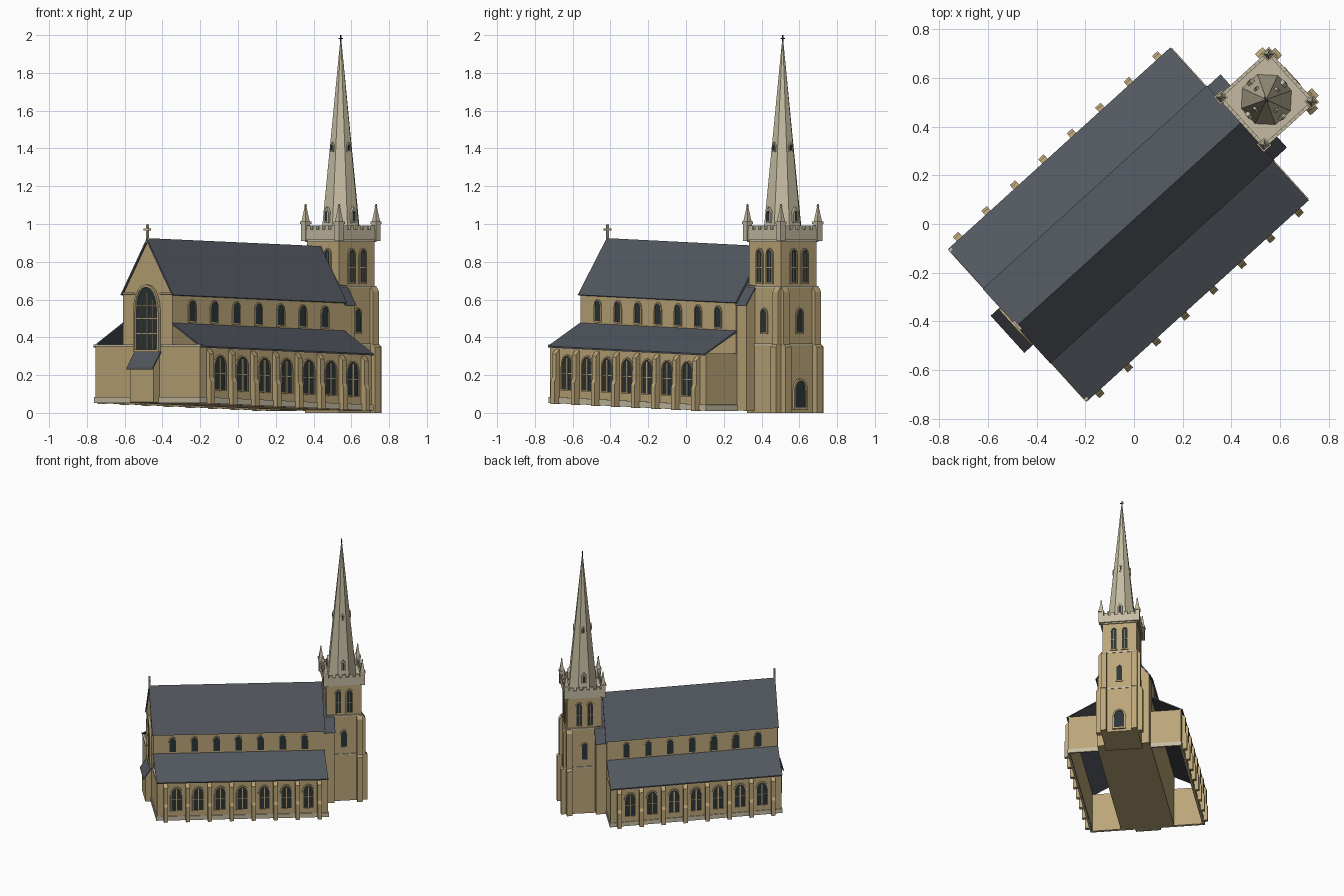
import bpy, bmesh, math
from mathutils import Vector

if "Cube" in bpy.data.objects:
    bpy.data.objects.remove(bpy.data.objects["Cube"])

ANG, CV = math.radians(42.2), 0.0135      # plan rotation, axis offset
CA, SA = math.cos(ANG), math.sin(ANG)
U0, U1 = -0.632, 0.596                    # nave ends along its axis
TU = 0.747                                # tower centre along the axis


def mat(name, r, g, b):
    m = bpy.data.materials.new(name)
    m.diffuse_color = (r, g, b, 1)
    m.use_nodes = True
    m.node_tree.nodes["Principled BSDF"].inputs["Base Color"].default_value = m.diffuse_color
    return m


WALL = mat("sandstone", 0.50, 0.38, 0.19)
PALE = mat("pale_stone", 0.56, 0.50, 0.36)
SLATE = mat("slate", 0.085, 0.095, 0.115)
GLASS = mat("dark_glass", 0.025, 0.035, 0.04)


class Part:
    """One object, built in (axis u, cross v, z); nave parts slope gently down with u."""

    def __init__(self, name, material, slope=True):
        self.name, self.mat, self.slope, self.bm = name, material, slope, bmesh.new()

    def vert(self, p):
        u, v, z = p
        if self.slope:
            z -= 0.034 * (u + 0.635)
        v += CV
        return self.bm.verts.new((u * CA - v * SA, u * SA + v * CA, z))

    def loft(self, a, b, cap=True):
        a, b = [self.vert(p) for p in a], [self.vert(p) for p in b]
        n = len(a)
        for i in range(n):
            self.bm.faces.new((a[i], a[(i + 1) % n], b[(i + 1) % n], b[i]))
        if cap:
            self.bm.faces.new(a[::-1])
            self.bm.faces.new(b)

    def box(self, u0, u1, v0, v1, z0, z1):
        q = [(u0, v0), (u1, v0), (u1, v1), (u0, v1)]
        self.loft([(u, v, z0) for u, v in q], [(u, v, z1) for u, v in q])

    def along(self, prof, u0, u1):         # (v, z) profile swept along u
        self.loft([(u0, v, z) for v, z in prof], [(u1, v, z) for v, z in prof])

    def cone(self, u, v, z0, z1, r0, r1, n):
        ring = lambda r, z: [(u + r * math.cos((2 * i + 1) * math.pi / n),
                              v + r * math.sin((2 * i + 1) * math.pi / n), z) for i in range(n)]
        self.loft(ring(r0, z0), ring(r1, z1))

    def done(self):
        bmesh.ops.recalc_face_normals(self.bm, faces=self.bm.faces)
        me = bpy.data.meshes.new(self.name)
        self.bm.to_mesh(me)
        self.bm.free()
        me.materials.append(self.mat)
        bpy.context.collection.objects.link(bpy.data.objects.new(self.name, me))


def face(k, u, v, dist):
    """Map (sideways, z, outwards) onto the wall facing direction k (0 +u, 1 +v, 2 -u, 3 -v)."""
    n = [(1, 0), (0, 1), (-1, 0), (0, -1)][k]
    return lambda s, z, d: (u - n[1] * s + n[0] * (dist + d), v + n[0] * s + n[1] * (dist + d), z)


def arch(w, z0, z1):
    """Pointed arch outline."""
    h, rise = w / 2, min(w * 0.75, (z1 - z0) * 0.5)
    right = [(h * math.cos(t * math.pi / 10) ** 0.85 if t < 5 else 0.0,
              z1 - rise + rise * math.sin(t * math.pi / 10)) for t in range(6)]
    return [(-h, z0), (h, z0)] + right + [(-x, z) for x, z in right[-2::-1]]


def slab(part, f, poly, d0, d1):
    part.loft([f(s, z, d0) for s, z in poly], [f(s, z, d1) for s, z in poly])


def bar(part, f, s0, s1, z0, z1, d0, d1):
    slab(part, f, [(s0, z0), (s1, z0), (s1, z1), (s0, z1)], d0, d1)


def window(glass, frame, f, w, z0, z1, t=0.008, d=0.009, s=0):
    g = lambda a, z, o: f(a + s, z, o)
    inner, outer = arch(w, z0, z1), arch(w + 2 * t, z0 - t, z1 + t)
    slab(glass, g, inner, -0.002, 0.003)
    for i in range(len(inner)):
        j = (i + 1) % len(inner)
        slab(frame, g, [inner[i], inner[j], outer[j], outer[i]], -0.002, d)


# nave body, hollow aisles, link to the tower
p = Part("nave_walls", WALL)
p.along([(-.195, .055), (.195, .055), (.195, .64), (0, .915), (-.195, .64)], U0, U1)
p.done()
p = Part("tower_link_walls", WALL)
p.along([(-.19, .055), (.19, .055), (.19, .63), (0, .88), (-.19, .63)], U1, .672)
p.done()
p = Part("aisle_walls", WALL)
for m in (-1, 1):
    p.box(U0, U1, *sorted((m * .40, m * .412)), .055, .36)
    for a, b in ((U0, U0 + .012), (U1 - .012, U1)):
        p.box(a, b, *sorted((m * .195, m * .40)), .055, .355)
p.done()

# plinth and string courses
p = Part("plinth_and_string_courses", PALE)
for m in (-1, 1):
    p.box(U0 - .006, U1 + .006, *sorted((m * .405, m * .418)), .053, .085)
    p.box(U1 - .004, U1 + .006, *sorted((m * .19, m * .41)), .053, .085)
    p.box(U0 - .006, U0 + .01, *sorted((m * .11, m * .42)), .352, .362)
    p.box(U0 - .006, U0 + .01, *sorted((m * .1, m * .2)), .628, .636)
p.box(U0 - .006, U0 + .004, -.41, .41, .053, .085)
p.done()

# roofs
p = Part("nave_roof", SLATE)
p.along([(-.207, .625), (0, .925), (.207, .625), (.198, .622), (0, .908), (-.198, .622)], U0 - .008, U1 + .008)
p.done()
p = Part("tower_link_roof", SLATE)
p.along([(-.203, .612), (0, .895), (.203, .612), (.193, .612), (0, .878), (-.193, .612)], U1, .677)
p.done()
p = Part("aisle_roofs", SLATE)
for m in (-1, 1):
    p.along([(m * .424, .354), (m * .193, .478), (m * .193, .468), (m * .424, .346)], U0 - .004, U1 + .002)
p.done()

# aisle buttresses with sloped caps
p = Part("aisle_buttresses", WALL)
for i in range(8):
    u = -.572 + .158 * i
    for m in (-1, 1):
        p.along([(m * .405, .05), (m * .448, .05), (m * .448, .17), (m * .438, .19),
                 (m * .438, .315), (m * .408, .345)], u - .015, u + .015)
p.done()

# aisle and clerestory windows
g, fr = Part("nave_windows", GLASS), Part("nave_window_frames", WALL)
for i in range(7):
    u = -.493 + .158 * i
    for k in (1, 3):
        f = face(k, u, 0, .412)
        window(g, fr, f, .074, .13, .305)
        bar(fr, f, -.004, .004, .13, .295, 0, .008)
        bar(fr, f, -.036, .036, .212, .216, 0, .006)
        window(g, fr, face(k, u, 0, .195), .046, .49, .60, .006, .006)
# great end window
f = face(2, U0, 0, 0)
window(g, fr, f, .172, .335, .665, .014, .016)
for s in (-.043, 0, .043):
    bar(fr, f, s - .003, s + .003, .335, .64 if s == 0 else .6, 0, .009)
for z in (.42, .5, .57):
    bar(fr, f, -.084, .084, z - .002, z + .002, 0, .007)
g.done()
fr.done()

# lean-to beneath the great window
sweep = lambda part, prof, v: part.loft([(u, -v, z) for u, z in prof], [(u, v, z) for u, z in prof])
p = Part("lean_to_walls", WALL)
sweep(p, [(U0, .055), (-.676, .055), (-.676, .25), (U0, .318)], .092)
p.done()
p = Part("lean_to_roof", SLATE)
sweep(p, [(U0, .328), (-.69, .238), (-.69, .228), (U0, .316)], .103)
p.done()

# gable cross
p = Part("gable_cross", PALE)
p.box(U0 - .008, U0 + .002, -.006, .006, .90, .998)
p.box(U0 - .008, U0 + .002, -.024, .024, .965, .977)
p.done()

# tower shaft and stepped angle buttresses
p = Part("tower_shaft", WALL, False)
for h, z0, z1 in ((.134, 0, .36), (.131, .36, .665), (.126, .665, .92)):
    p.box(TU - h, TU + h, -h, h, z0, z1)
p.done()
p = Part("tower_buttresses", WALL, False)
for m in (-1, 1):
    for k, s in ((0, m * .112), (2 + -m, m * -m * -.112)):
        # one on the end face, one on the side face near the outer corner
        f = face(k, TU, 0, .12)
        if k != 0:
            s = -.112 if k == 1 else .112
        for d, z0, z1 in ((.05, 0, .35), (.034, .35, .64)):
            a, b = [(s - .021, 0), (s + .021, 0), (s + .021, d), (s - .021, d)], z1 + .025
            p.loft([f(x, z0, o) for x, o in a], [f(x, z1, o) for x, o in a])
            p.loft([f(x, z1, o) for x, o in a], [f(x, b, min(o, .018)) for x, o in a])
p.done()
p = Part("tower_bands", PALE, False)
for h, z0, z1 in ((.137, .358, .368), (.134, .66, .672), (.134, .905, .918)):
    p.box(TU - h, TU + h, -h, h, z0, z1)
p.done()

# tower openings
g, fr = Part("tower_windows_and_door", GLASS, False), Part("tower_window_frames", WALL, False)
for k in range(4):
    f = face(k, TU, 0, .126)
    for s in (-.04, .04):
        window(g, fr, f, .04, .69, .865, .007, .008, s)
        bar(fr, f, s - .002, s + .002, .69, .85, 0, .007)
        bar(fr, f, s - .02, s + .02, .768, .772, 0, .006)
    if k != 2:
        window(g, fr, face(k, TU, 0, .131), .042, .425, .55, .007, .007)
window(g, fr, face(0, TU, 0, .134), .075, .03, .17, .012, .012)
g.done()
fr.done()

# battlemented parapet and corner pinnacles
p = Part("parapet", PALE, False)
h = .143
p.box(TU - h, TU + h, -h, h, .915, .94)
for k in range(4):
    f = face(k, TU, 0, h)
    bar(p, f, -h, h, .935, .972, -.014, 0)
    for i in range(5):
        s = -.096 + .048 * i
        bar(p, f, s - .014, s + .014, .97, .992, -.014, 0)
p.done()
p = Part("pinnacles", PALE, False)
for a in (-1, 1):
    for b in (-1, 1):
        u, v = TU + a * .132, b * .132
        p.cone(u, v, .91, 1.005, .024, .024, 4)
        p.cone(u, v, 1.0, 1.012, .030, .030, 4)
        p.cone(u, v, 1.012, 1.10, .022, .003, 4)
        p.cone(u, v, 1.09, 1.105, .008, .004, 4)
p.done()

# octagonal spire with two tiers of gabled openings
p = Part("spire", PALE, False)
p.cone(TU, 0, .935, 1.965, .110, .004, 8)
p.done()
p, g = Part("spire_dormers", PALE, False), Part("spire_dormer_openings", GLASS, False)
for k in range(4):
    for r, w, z0, z1 in ((.101, .034, 1.005, 1.09), (.061, .024, 1.38, 1.435)):
        f = face(k, TU, 0, r)
        e = z1 - w * .8
        slab(p, f, [(-w / 2, z0), (w / 2, z0), (w / 2, e), (0, z1), (-w / 2, e)], -.04, .004)
        slab(g, f, arch(w * .5, z0 + .008, e + .006), 0, .006)
p.done()
g.done()

# spire finial cross
p = Part("spire_cross", GLASS, False)
p.box(TU - .003, TU + .003, -.003, .003, 1.95, 2.0)
p.box(TU - .003, TU + .003, -.014, .014, 1.98, 1.985)
p.done()
